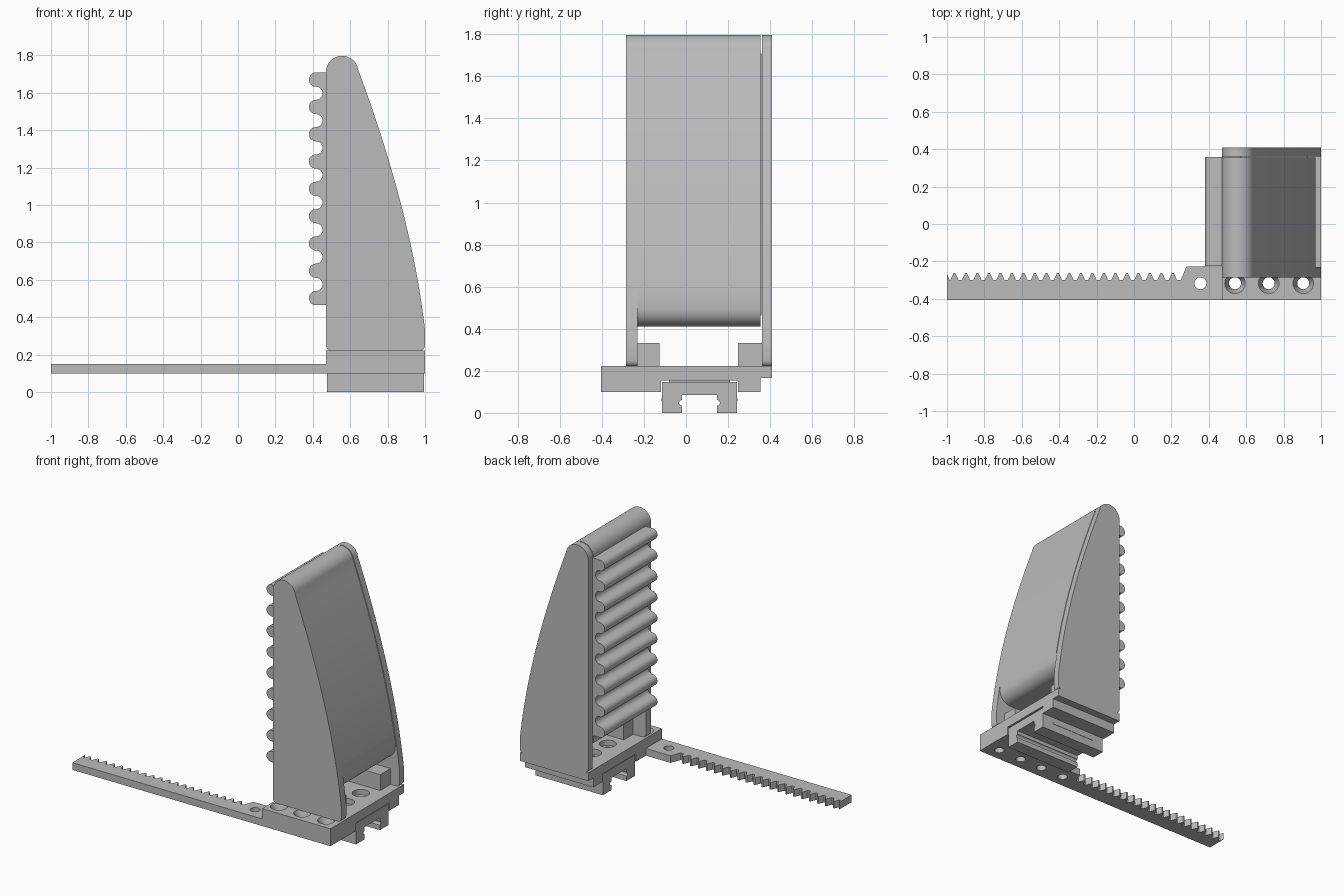
import bpy, bmesh, math
from mathutils import Vector

cube = bpy.data.objects.get("Cube")
if cube:
    bpy.data.objects.remove(cube, do_unlink=True)

grey = bpy.data.materials.new("plain grey")
grey.use_nodes = True
grey.diffuse_color = (0.5, 0.5, 0.5, 1)
grey.node_tree.nodes["Principled BSDF"].inputs["Base Color"].default_value = (0.5, 0.5, 0.5, 1)

# Mapping from a 2D profile and a depth to space, per extrusion axis
PLACE = {
    "x": lambda a, b, d: (d, a, b),
    "y": lambda a, b, d: (a, d, b),
    "z": lambda a, b, d: (a, b, d),
}
parts = []


def prism(name, points, axis, start, end):
    """Extrude a closed 2D outline along an axis."""
    bm = bmesh.new()
    face = bm.faces.new([bm.verts.new(PLACE[axis](a, b, start)) for a, b in points])
    shift = Vector(PLACE[axis](0, 0, end - start))
    out = bmesh.ops.extrude_face_region(bm, geom=[face])
    bmesh.ops.translate(bm, vec=shift, verts=[v for v in out["geom"] if isinstance(v, bmesh.types.BMVert)])
    bmesh.ops.recalc_face_normals(bm, faces=bm.faces)
    mesh = bpy.data.meshes.new(name)
    bm.to_mesh(mesh)
    bm.free()
    mesh.materials.append(grey)
    ob = bpy.data.objects.new(name, mesh)
    bpy.context.collection.objects.link(ob)
    parts.append(ob)
    return ob


def rect(a0, a1, b0, b1):
    return [(a0, b0), (a1, b0), (a1, b1), (a0, b1)]


def arc(cx, cy, r, deg0, deg1, n=12):
    angles = [math.radians(deg0 + (deg1 - deg0) * i / n) for i in range(n + 1)]
    return [(cx + r * math.cos(t), cy + r * math.sin(t)) for t in angles]


def drill(ob, axis, a, b, start, end, r0, r1=None):
    """Cut a round or tapered hole through a part."""
    bm = bmesh.new()
    bmesh.ops.create_cone(bm, cap_ends=True, segments=32, radius1=r0,
                          radius2=r0 if r1 is None else r1, depth=end - start)
    for v in bm.verts:
        v.co = PLACE[axis](a + v.co.x, b + v.co.y, (start + end) / 2 + v.co.z)
    bmesh.ops.recalc_face_normals(bm, faces=bm.faces)
    mesh = bpy.data.meshes.new("cutter")
    bm.to_mesh(mesh)
    bm.free()
    cutter = bpy.data.objects.new("cutter", mesh)
    cutter.hide_render = True
    bpy.context.collection.objects.link(cutter)
    mod = ob.modifiers.new("hole", "BOOLEAN")
    mod.operation, mod.solver, mod.object = "DIFFERENCE", "EXACT", cutter
    graph = bpy.context.evaluated_depsgraph_get()
    result = bpy.data.meshes.new_from_object(ob.evaluated_get(graph))
    ob.modifiers.clear()
    ob.data = result
    bpy.data.objects.remove(cutter, do_unlink=True)


def bow(n=24):
    """Bowed front edge of the finger, from bottom to top."""
    p, q, s = Vector((1.0, 0.33)), Vector((0.93, 0.95)), Vector((0.642, 1.725))
    return [tuple((1 - t) ** 2 * p + 2 * t * (1 - t) * q + t * t * s)
            for t in (i / n for i in range(n + 1))]


# Finger side plates and solid body share the bowed edge and rounded tip
tip = arc(0.557, 1.71, 0.087, 20, 180, 20)
plate = arc(0.5, 0.25, 0.03, 180, 270, 6) + arc(0.97, 0.25, 0.03, 270, 360, 6) + bow() + tip
body = [(0.47, 0.41)] + arc(0.885, 0.495, 0.085, 270, 360, 10) + [p for p in bow() if p[1] > 0.53] + tip
front_plate = prism("front_plate", plate, "y", -0.285, -0.23)
back_plate = prism("back_plate", plate, "y", 0.361, 0.41)
finger_body = prism("finger_body", body, "y", -0.23, 0.355)
pin_holes = [(0.54, 1.73), (0.645, 1.01), (0.70, 0.62)]
lug_holes = [(0.685, 0.28), (0.87, 0.28)]
for ob in (front_plate, back_plate, finger_body):
    for x, z in pin_holes + (lug_holes if ob != finger_body else []):
        drill(ob, "y", x, z, -0.6, 0.6, 0.032)

# Ribbed grip pad: alternating convex and concave half rounds
pitch, ridge = 0.146, 0.038
pad = [(0.475, 1.708)]
for i in range(9):
    z = 1.67 - i * pitch
    pad += arc(0.417, z, ridge, 90, 270)
    if i < 8:
        pad += arc(0.417, z - pitch / 2, pitch / 2 - ridge, 90, -90)[1:-1]
pad.append((0.475, 1.67 - 8 * pitch - ridge))
prism("grip_pad", pad, "y", -0.225, 0.358)

# Base block with a channel for the carriage and a stepped rear edge
base = prism("base_block", [(-0.405, 0.10), (-0.12, 0.10), (-0.12, 0.155), (0.248, 0.155), (0.248, 0.10),
                            (0.355, 0.10), (0.355, 0.165), (0.41, 0.165), (0.41, 0.222), (-0.405, 0.222)],
             "x", 0.47, 1.0)
for x in (0.54, 0.72, 0.905):
    drill(base, "z", x, -0.317, 0.0, 0.4, 0.032)
    drill(base, "z", x, -0.317, 0.17, 0.2221, 0.032, 0.055)
for x in (0.62, 0.85):
    for y in (-0.02, 0.145):
        drill(base, "z", x, y, 0.0, 0.4, 0.03)
        drill(base, "z", x, y, 0.185, 0.4, 0.055)

# Mounting lugs inside the plates
for name, y0, y1 in (("front_lug", -0.23, -0.125), ("back_lug", 0.247, 0.361)):
    lug = prism(name, rect(0.57, 0.93, 0.222, 0.333), "y", y0, y1)
    for x, z in lug_holes:
        drill(lug, "y", x, z, -0.6, 0.6, 0.032)

# Slide carriage: open channel with a ball groove in each wall
left_wall = [(-0.02, 0.0), (-0.02, 0.035)] + arc(-0.02, 0.048, 0.013, 270, 90, 8) + [(-0.02, 0.086)]
right_wall = [(0.128 - y, z) for y, z in reversed(left_wall)]
outline = [(-0.114, 0.0)] + left_wall + right_wall + [(0.242, 0.0), (0.242, 0.147), (-0.114, 0.147)]
carriage = prism("slide_carriage", outline, "x", 0.475, 0.995)
drill(carriage, "x", 0.064, 0.122, 0.9, 1.1, 0.014)
for y in (-0.1145, 0.2425):
    prism("carriage_pad", rect(0.56, 0.905, 0.056, 0.068), "y", y - 0.002, y + 0.002)
prism("carriage_top", rect(-0.08, 0.21, 0.14, 0.157), "x", 0.5, 0.97)

# Toothed rack with a mounting tab
step = 1.26 / 20.5
teeth = [(-1.0, -0.405), (0.47, -0.405), (0.47, -0.227), (0.28, -0.227), (0.25, -0.3)]
x = 0.23
while x - step > -1.0:
    teeth += [(x, -0.3), (x - 0.017, -0.262), (x - 0.027, -0.262), (x - 0.044, -0.3)]
    x -= step
teeth += [(-0.986, -0.3), (-1.0, -0.265)]
rack = prism("toothed_rack", teeth, "z", 0.10, 0.15)
drill(rack, "z", 0.355, -0.317, 0.0, 0.4, 0.032)

# Smooth the rounds while keeping edges sharp
bpy.ops.object.select_all(action="DESELECT")
for ob in parts:
    ob.select_set(True)
bpy.context.view_layer.objects.active = parts[0]
bpy.ops.object.shade_smooth_by_angle(angle=math.radians(30))
